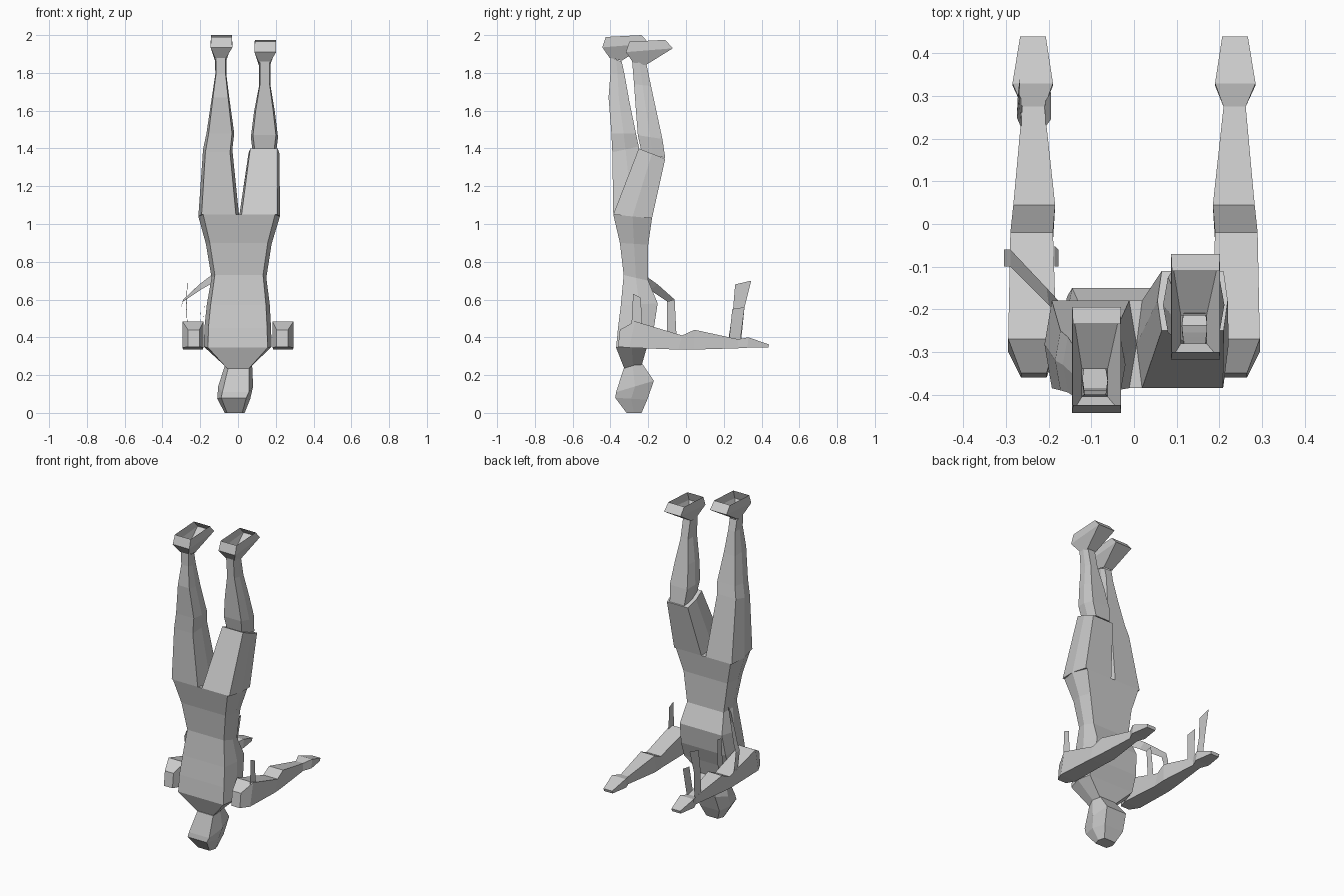
import bpy, bmesh


def make(name, verts, faces):
    me = bpy.data.meshes.new(name)
    me.from_pydata(verts, [], faces)
    bm = bmesh.new()
    bm.from_mesh(me)
    bmesh.ops.recalc_face_normals(bm, faces=bm.faces)
    bm.to_mesh(me)
    bm.free()
    ob = bpy.data.objects.new(name, me)
    bpy.context.collection.objects.link(ob)
    return ob


def loft(name, rings, hexa=0.0, cap_start=True, cap_end=True):
    """Ring = (x0, x1, ya, za, yb, zb): a line in the side plane, widened in x.
    hexa > 0 adds side points and narrows the a and b edges."""
    verts, faces = [], []
    n = 6 if hexa else 4
    for x0, x1, ya, za, yb, zb in rings:
        i = (x1 - x0) * hexa
        pts = [(x0 + i, ya, za), (x1 - i, ya, za)]
        if hexa:
            pts.append((x1, (ya + yb) / 2, (za + zb) / 2))
        pts += [(x1 - i, yb, zb), (x0 + i, yb, zb)]
        if hexa:
            pts.append((x0, (ya + yb) / 2, (za + zb) / 2))
        verts += pts
    for r in range(len(rings) - 1):
        for k in range(n):
            j = (k + 1) % n
            faces.append((r * n + k, r * n + j, (r + 1) * n + j, (r + 1) * n + k))
    if cap_start:
        faces.append(tuple(range(n)))
    if cap_end:
        faces.append(tuple(range(len(verts) - n, len(verts))))
    return make(name, verts, faces)


def ribbon(name, pairs):
    """Single-sided strip between pairs of points."""
    verts = [p for pair in pairs for p in pair]
    faces = [(2 * i, 2 * i + 1, 2 * i + 3, 2 * i + 2) for i in range(len(pairs) - 1)]
    return make(name, verts, faces)


# Head, upside down at the bottom
loft("head", [
    (-0.07, 0.035, -0.315, 0.00, -0.235, 0.00),
    (-0.11, 0.065, -0.375, 0.08, -0.205, 0.07),
    (-0.105, 0.08, -0.37, 0.11, -0.17, 0.17),
    (-0.07, 0.075, -0.33, 0.235, -0.235, 0.265)], hexa=0.12)

# Neck, chest, waist and pelvis
loft("torso", [
    (-0.06, 0.06, -0.325, 0.23, -0.235, 0.25),
    (-0.18, 0.178, -0.37, 0.345, -0.205, 0.355),
    (-0.178, 0.175, -0.36, 0.45, -0.17, 0.45),
    (-0.165, 0.168, -0.345, 0.57, -0.15, 0.58),
    (-0.14, 0.15, -0.33, 0.73, -0.20, 0.70),
    (-0.17, 0.178, -0.35, 0.90, -0.20, 0.89),
    (-0.21, 0.222, -0.385, 1.05, -0.18, 1.03)], hexa=0.06)

# Straight leg
loft("left_leg", [
    (-0.21, 0.006, -0.385, 1.05, -0.18, 1.03),
    (-0.185, -0.03, -0.39, 1.38, -0.25, 1.41),
    (-0.167, -0.02, -0.395, 1.48, -0.265, 1.48),
    (-0.14, -0.045, -0.41, 1.67, -0.30, 1.65),
    (-0.12, -0.062, -0.40, 1.80, -0.325, 1.79),
    (-0.122, -0.062, -0.40, 1.88, -0.34, 1.86)], hexa=0.08, cap_end=False)

# Bent leg: thigh and shin are separate shells
loft("right_thigh", [
    (0.006, 0.222, -0.385, 1.05, -0.18, 1.03),
    (0.055, 0.22, -0.25, 1.40, -0.11, 1.345)], hexa=0.06)
loft("right_shin", [
    (0.08, 0.20, -0.235, 1.38, -0.11, 1.35),
    (0.068, 0.212, -0.255, 1.47, -0.125, 1.45),
    (0.085, 0.195, -0.265, 1.60, -0.155, 1.59),
    (0.112, 0.172, -0.275, 1.74, -0.185, 1.73),
    (0.112, 0.172, -0.285, 1.86, -0.21, 1.85)], hexa=0.08, cap_end=False)

# Feet, open at the sole
for name, dx, dy, dz in (("left_foot", 0, 0, 0), ("right_foot", 0.232, 0.125, -0.025)):
    loft(name, [(a + dx, b + dx, c + dy, d + dz, e + dy, f + dz) for a, b, c, d, e, f in (
        (-0.122, -0.062, -0.405, 1.88, -0.34, 1.865),
        (-0.145, -0.03, -0.443, 1.935, -0.195, 1.955),
        (-0.143, -0.032, -0.425, 1.99, -0.235, 2.00))],
        cap_start=False, cap_end=False)

# Arms reaching backward from the shoulders, mirrored
for name, s in (("left_arm", -1), ("right_arm", 1)):
    loft(name, [(s * a, s * b, c, d, e, f) for a, b, c, d, e, f in (
        (0.205, 0.265, -0.36, 0.35, -0.35, 0.44),
        (0.182, 0.295, -0.30, 0.345, -0.27, 0.485),
        (0.19, 0.29, -0.04, 0.335, -0.02, 0.41),
        (0.185, 0.283, 0.04, 0.335, 0.045, 0.44),
        (0.21, 0.262, 0.275, 0.342, 0.275, 0.39),
        (0.19, 0.285, 0.325, 0.345, 0.33, 0.40),
        (0.207, 0.267, 0.435, 0.345, 0.44, 0.362))])

# Thin loose straps
ribbon("left_forearm_outer_strap", [
    ((-0.262, 0.22, 0.36), (-0.262, 0.29, 0.36)),
    ((-0.275, 0.25, 0.56), (-0.272, 0.31, 0.56)),
    ((-0.27, 0.26, 0.68), (-0.267, 0.345, 0.70))])
ribbon("left_forearm_inner_strap", [
    ((-0.21, 0.225, 0.36), (-0.21, 0.285, 0.36)),
    ((-0.195, 0.245, 0.55), (-0.195, 0.31, 0.56))])
ribbon("left_upper_outer_strap", [
    ((-0.29, -0.10, 0.42), (-0.29, -0.06, 0.42)),
    ((-0.305, -0.10, 0.55), (-0.305, -0.06, 0.55)),
    ((-0.29, -0.10, 0.59), (-0.29, -0.06, 0.60)),
    ((-0.20, -0.19, 0.65), (-0.205, -0.15, 0.68)),
    ((-0.13, -0.26, 0.69), (-0.14, -0.22, 0.73))])
ribbon("left_upper_inner_strap", [
    ((-0.187, -0.10, 0.40), (-0.187, -0.05, 0.40)),
    ((-0.177, -0.10, 0.59), (-0.177, -0.06, 0.60))])
ribbon("right_upper_strap", [
    ((0.285, -0.29, 0.44), (0.285, -0.23, 0.44)),
    ((0.285, -0.28, 0.63), (0.285, -0.24, 0.61))])
